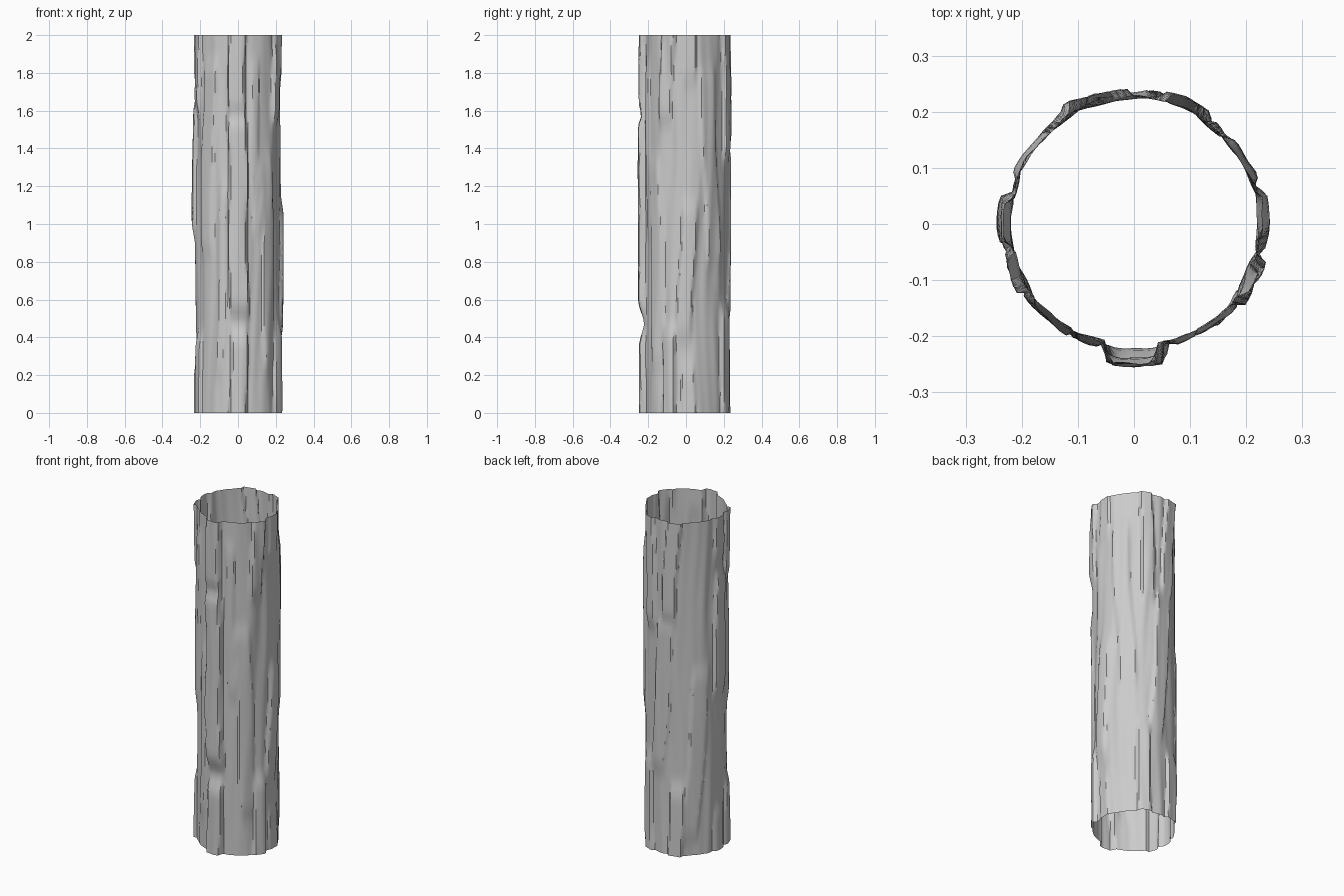
import bpy, bmesh, math
from mathutils import Vector, noise

if "Cube" in bpy.data.objects:
    bpy.data.objects.remove(bpy.data.objects["Cube"])

N, M, H = 128, 60, 2.0

# bark plates: angle deg, half width deg, z centre, half length, height, slant deg per unit z
PLATES = [
    (270, 11, 0.00, 0.42, 0.030, 3), (270, 12, 1.05, 0.52, 0.034, -4),
    (107, 10, 1.90, 0.50, 0.019, 14), (66, 9, 1.95, 0.60, 0.019, -8),
    (334, 9, 0.00, 0.45, 0.020, 6), (203, 8, 0.00, 0.40, 0.020, 8),
    (248, 6, 0.70, 0.50, 0.010, 6), (294, 6, 1.40, 0.45, 0.010, -6),
    (180, 11, 1.30, 0.35, 0.018, 10), (0, 10, 0.75, 0.35, 0.015, 10),
    (90, 12, 0.95, 0.45, 0.013, 16), (140, 12, 0.60, 0.50, 0.010, 18),
    (35, 12, 1.30, 0.50, 0.010, -12), (225, 11, 1.35, 0.50, 0.012, 8),
    (315, 11, 0.80, 0.55, 0.011, -8), (2, 9, 0.00, 0.25, 0.012, 0),
    (180, 10, 0.00, 0.25, 0.014, 0),
]


def ramp(x):
    x = max(0.0, min(1.0, x))
    return x * x * (3 - 2 * x)


def radius(deg, z):
    a = math.radians(deg)
    # vertical grain, repeating in height
    w = 2 * math.pi * z / H
    g = noise.noise(Vector((math.cos(a) * 5 + math.cos(w) * .5,
                            math.sin(a) * 5 + math.sin(w) * .5, 4.2)))
    r = 0.2215 + 0.009 * g
    lift = 0.0
    for ang, hw, zc, hl, h, slant in PLATES:
        dz = (z - zc + H / 2) % H - H / 2
        centre = ang + slant * dz + 1.5 * math.sin(7 * dz + ang)
        da = abs((deg - centre + 180) % 360 - 180)
        side = ramp((hw - da) / 3.5 + 0.5)
        end = ramp((hl - abs(dz)) / 0.14 + 0.5)
        lift = max(lift, h * side * end)
    return r + lift


# trunk shell, open at both ends
bm = bmesh.new()
rings = []
for j in range(M + 1):
    z = H * j / M
    ring = []
    for i in range(N):
        deg = 360 * i / N
        a, r = math.radians(deg), radius(deg, z)
        ring.append(bm.verts.new((r * math.cos(a), r * math.sin(a) + 0.003, z)))
    rings.append(ring)
for lo, hi in zip(rings, rings[1:]):
    for i in range(N):
        k = (i + 1) % N
        bm.faces.new((lo[i], lo[k], hi[k], hi[i]))
me = bpy.data.meshes.new("bark_trunk")
bm.to_mesh(me)
bm.free()
trunk = bpy.data.objects.new("bark_trunk", me)
bpy.context.collection.objects.link(trunk)
bpy.context.view_layer.objects.active = trunk
trunk.select_set(True)
bpy.ops.object.shade_smooth_by_angle(angle=math.radians(35))
